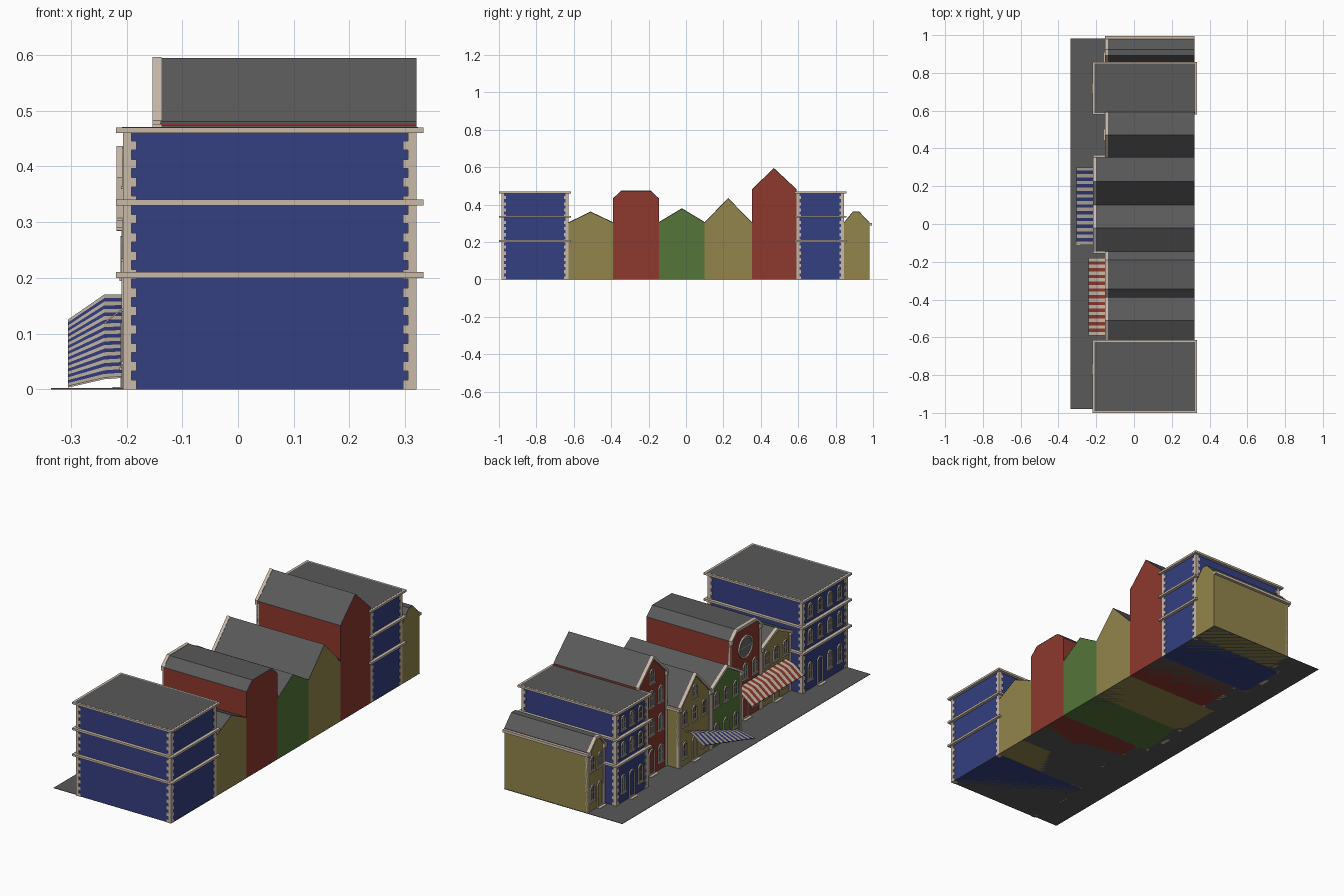
import bpy, bmesh, math

if "Cube" in bpy.data.objects:
    bpy.data.objects.remove(bpy.data.objects["Cube"])

COL = dict(blue=(.035, .05, .22), red=(.27, .04, .027), green=(.09, .18, .04), olive=(.29, .235, .072),
           trim=(.58, .49, .4), roof=(.1, .1, .1), glass=(.13, .14, .15))
MATS = {}
for k, c in COL.items():
    MATS[k] = bpy.data.materials.new(k)
    MATS[k].diffuse_color = (*c, 1)
PARTS = {}
BACK = .32


def bm_for(part, mat):
    return PARTS.setdefault((part, mat), bmesh.new())


# extrude a y-z outline from x0 to x1
def prism(part, mat, pts, x0, x1):
    bm = bm_for(part, mat)
    a = [bm.verts.new((x0, y, z)) for y, z in pts]
    b = [bm.verts.new((x1, y, z)) for y, z in pts]
    bm.faces.new(a)
    bm.faces.new(b[::-1])
    for i in range(len(pts)):
        j = (i + 1) % len(pts)
        bm.faces.new((a[j], a[i], b[i], b[j]))


def box(part, mat, x0, x1, y0, y1, z0, z1):
    prism(part, mat, [(y0, z0), (y1, z0), (y1, z1), (y0, z1)], x0, x1)


# frame between two outlines, standing proud of the wall at x
def ring(part, mat, outer, inner, x, d):
    bm = bm_for(part, mat)
    rows = [[bm.verts.new((xx, y, z)) for y, z in o]
            for xx, o in ((x, outer), (x - d, outer), (x - d, inner), (x, inner))]
    n = len(outer)
    for r, s in zip(rows, rows[1:]):
        for i in range(n):
            j = (i + 1) % n
            bm.faces.new((r[i], r[j], s[j], s[i]))


def arch(y, z0, w, h, g=0):
    r = w / 2 - g
    top = z0 + h - w / 2
    return [(y - r, z0 + g), (y + r, z0 + g)] + \
        [(y + r * math.cos(math.pi * k / 8), top + r * math.sin(math.pi * k / 8)) for k in range(9)]


# arched window or door with frame, glazing bar and sill
def window(n, x, y, z0, w, h, door=None):
    out, inn = arch(y, z0, w, h), arch(y, z0, w, h, .006)
    ring(n + "_window_frames", "trim", out, inn, x, .006)
    prism(n + ("_door" if door else "_window_panes"), door or "glass", inn, x - .002, x + .002)
    if not door:
        box(n + "_window_frames", "trim", x - .004, x, y - .0012, y + .0012, z0, z0 + h - .004)
        box(n + "_window_frames", "trim", x - .004, x, y - w / 2, y + w / 2, z0 + h * .5, z0 + h * .5 + .003)
        box(n + "_window_frames", "trim", x - .008, x, y - w / 2 - .004, y + w / 2 + .004, z0 - .006, z0)
    else:
        box(n + "_door_step", "trim", x - .02, x, y - w / 2 - .004, y + w / 2 + .004, 0, .004)


def window_rows(n, x, y0, y1, count, floors, w, wall, door_at=None):
    for f, (z, h) in enumerate(floors):
        for i in range(count):
            y = y0 + (y1 - y0) * (i + .5) / count
            if f == 0 and i == door_at:
                window(n, x, y, .004, w + .008, z + h - .004, wall)
            else:
                window(n, x, y, z, w, h)


# flat-roofed corner block: wall, roof, bands and quoins
def block(n, y0, y1, count):
    x0, x1 = -.202, BACK - .003
    box(n + "_walls", "blue", x0, x1, y0 + .003, y1 - .003, 0, .465)
    box(n + "_roof", "roof", x0 - .006, x1 + .006, y0 - .004, y1 + .004, .462, .4705)
    for z in (.2, .33, .46):
        box(n + "_bands", "trim", x0 - .017, x1 + .016, y0 - .013, y1 + .013, z, z + .01)
    step = .0165
    for s in range(28):
        w = .024 if s % 2 == 0 else .015
        z = s * step
        for xa, xb in ((x0 - .004, x0 - .004 + w), (x1 + .003 - w, x1 + .003)):
            for ya, yb in ((y0, y0 + w), (y1 - w, y1)):
                box(n + "_quoins", "trim", xa, xb, ya, yb, z, z + step)
    window_rows(n, x0, y0 + .025, y1 - .025, count, [(.05, .09), (.235, .07), (.365, .07)], .036,
                "blue", count // 2)


# terraced house: the roof outline runs from one eave to the other
def house(n, wall, x, top):
    (y0, za), (y1, zb) = top[0], top[-1]
    prism(n + "_walls", wall, [(y0, 0), *top[::1], (y1, 0)], x, BACK)
    for (a, p), (b, q) in zip(top, top[1:]):
        prism(n + "_roof", "roof", [(a, p - .001), (b, q - .001), (b, q + .002), (a, p + .002)], x, BACK + .0005)
        prism(n + "_coping", "trim", [(a, p - .01), (b, q - .01), (b, q + .004), (a, p + .004)], x - .013, x + .003)
    for y, z, s in ((y0, za, 1), (y1, zb, -1)):
        a, b = sorted((y, y + s * .014))
        box(n + "_corner_piers", "trim", x - .004, x + .01, a, b, 0, z - .012)
        box(n + "_coping", "trim", x - .013, x, a, b, z - .018, z + .003)


def eave_cornice(n, x0, x1, y0, y1, z):
    box(n + "_eave_cornice", "trim", x0, x1, y0, y1, z - .013, z)


# striped awning stretched between two end profiles of (x, z)
def awning(n, c, y0, y1, p0, p1, count=23):
    for i in range(count):
        bm = bm_for(n, c if i % 2 else "trim")
        rows = []
        for t in (i / count, (i + 1) / count):
            rows.append([[bm.verts.new((a[0] + (b[0] - a[0]) * t, y0 + (y1 - y0) * t,
                                        a[1] + (b[1] - a[1]) * t - d)) for a, b in zip(p0, p1)]
                         for d in (0, .003)])
        loops = [r[0] + r[1][::-1] for r in rows]
        m = len(loops[0])
        for k in range(m):
            j = (k + 1) % m
            bm.faces.new((loops[0][k], loops[0][j], loops[1][j], loops[1][k]))
        for lp in loops:
            bm.faces.new(lp)


# pavement
box("pavement", "roof", -.335, BACK, -.98, .982, 0, .002)

# corner blocks
block("south_block", -.987, -.628, 4)
block("north_block", .592, .845, 3)

# terraced houses, from -y to +y
house("low_house", "olive", -.14, [(-.628, .302), (-.51, .359), (-.39, .302)])
window_rows("low_house", -.14, -.62, -.4, 3, [(.04, .085), (.2, .075)], .04, "olive", 1)

house("round_window_house", "red", -.14, [(-.39, .43), (-.345, .472), (-.19, .472), (-.145, .43)])
window_rows("round_window_house", -.14, -.38, -.155, 3, [(.04, .085), (.2, .08)], .04, "red", 1)


def circle(r):
    return [(-.268 + r * math.cos(k * math.pi / 12), .36 + r * math.sin(k * math.pi / 12)) for k in range(24)]


ring("round_window_frame", "trim", circle(.056), circle(.048), -.14, .008)
prism("round_window_pane", "glass", circle(.048), -.142, -.138)
box("round_window_frame", "trim", -.145, -.14, -.27, -.266, .312, .408)
box("round_window_frame", "trim", -.145, -.14, -.316, -.22, .358, .362)

house("green_house", "green", -.205, [(-.145, .303), (-.022, .377), (.1, .303)])
window_rows("green_house", -.205, -.135, .09, 3, [(.04, .08), (.2, .075)], .036, "green", 1)

house("steep_house", "olive", -.205, [(.1, .302), (.225, .432), (.352, .302)])
window_rows("steep_house", -.205, .115, .34, 3, [(.04, .08), (.2, .075)], .036, "olive", 1)
window("steep_house", -.205, .225, .315, .036, .065)

house("tall_house", "red", -.14, [(.352, .478), (.47, .592), (.592, .478)])
window_rows("tall_house", -.14, .365, .58, 3, [(.04, .09), (.2, .085), (.34, .085)], .04, "red", 1)
window("tall_house", -.14, .47, .46, .04, .07)

house("end_house", "olive", -.14, [(.845, .302), (.893, .36), (.925, .36), (.98, .302)])
window_rows("end_house", -.14, .855, .97, 2, [(.05, .08), (.2, .075)], .034, "olive", 0)

# short cornices on the exposed side walls
eave_cornice("green_house", -.218, -.14, -.157, -.145, .303)
eave_cornice("steep_house", -.218, -.14, .352, .364, .302)
eave_cornice("end_house", -.153, BACK, .978, .994, .302)

# awnings
awning("red_awning", "red", -.59, -.18, [(-.14, .175), (-.185, .163), (-.24, .12)],
       [(-.14, .175), (-.185, .163), (-.24, .12)])
awning("blue_awning", "blue", -.11, .3, [(-.2, .024), (-.24, .021), (-.305, .006)],
       [(-.2, .17), (-.24, .17), (-.305, .125)])

# turn every collected part into an object
for (name, mat), bm in PARTS.items():
    bmesh.ops.recalc_face_normals(bm, faces=bm.faces)
    label = name if "awning" not in name else name + "_" + mat + "_stripes"
    me = bpy.data.meshes.new(label)
    bm.to_mesh(me)
    bm.free()
    me.materials.append(MATS[mat])
    bpy.context.collection.objects.link(bpy.data.objects.new(label, me))

for m in bpy.data.materials:
    if m.users and not m.is_grease_pencil:
        m.use_nodes = True
        m.node_tree.nodes["Principled BSDF"].inputs["Base Color"].default_value = m.diffuse_color
